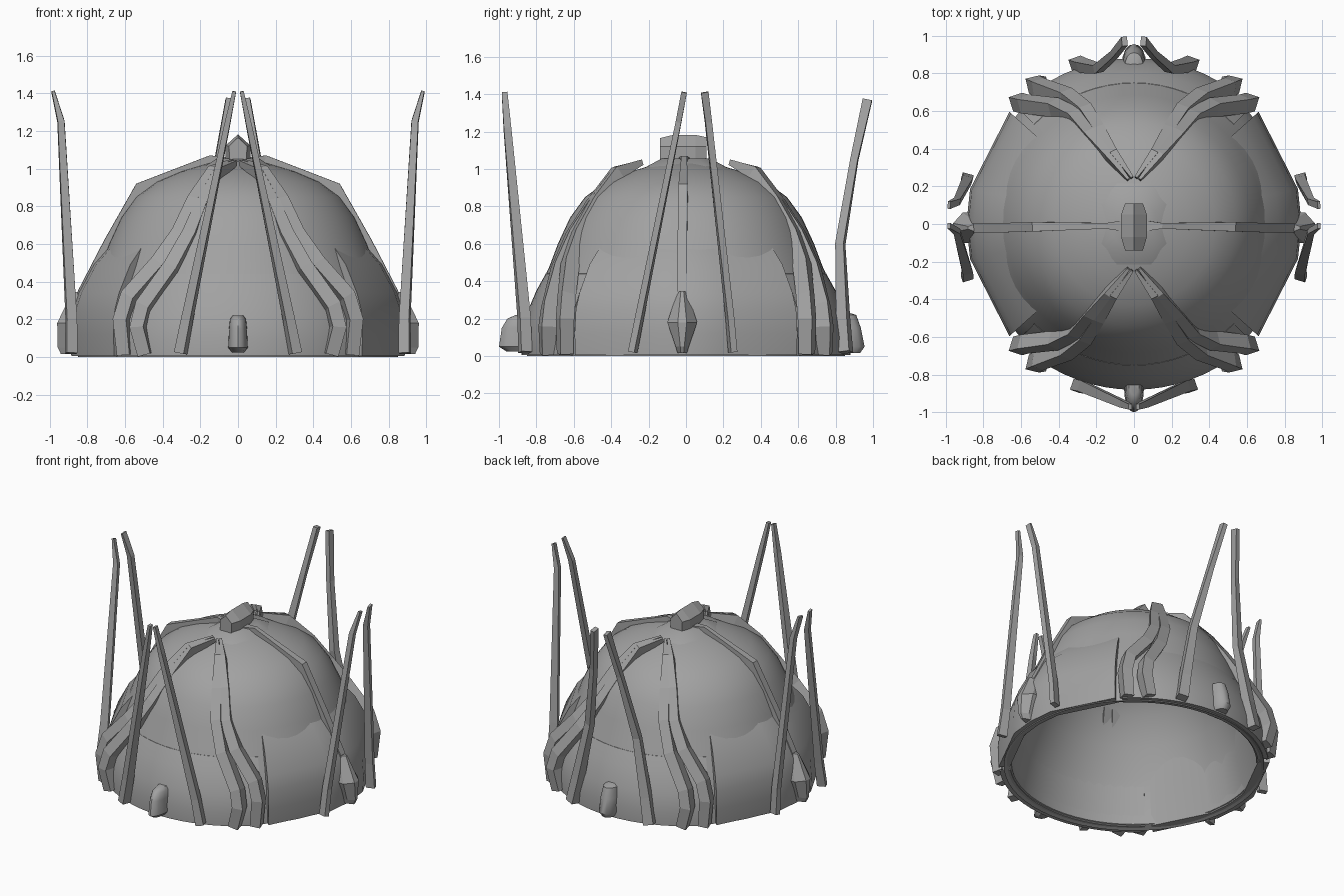
import bpy, math
from mathutils import Vector

if "Cube" in bpy.data.objects:
    bpy.data.objects.remove(bpy.data.objects["Cube"])

grey = bpy.data.materials.new("dark_grey")
grey.diffuse_color = (0.36, 0.36, 0.36, 1)
grey.use_nodes = True
grey.node_tree.nodes["Principled BSDF"].inputs["Base Color"].default_value = grey.diffuse_color


def make(name, verts, faces, smooth=False):
    me = bpy.data.meshes.new(name)
    me.from_pydata([tuple(v) for v in verts], [], faces)
    me.materials.append(grey)
    ob = bpy.data.objects.new(name, me)
    bpy.context.collection.objects.link(ob)
    bpy.ops.object.select_all(action='DESELECT')
    ob.select_set(True)
    bpy.context.view_layer.objects.active = ob
    bpy.ops.object.mode_set(mode='EDIT')
    bpy.ops.mesh.select_all(action='SELECT')
    bpy.ops.mesh.remove_doubles(threshold=0.0005)
    bpy.ops.mesh.normals_make_consistent(inside=False)
    bpy.ops.object.mode_set(mode='OBJECT')
    if smooth:
        bpy.ops.object.shade_smooth_by_angle(angle=math.radians(40))
    return ob


def loft(name, rings, smooth=False):
    """Skin equal-sized closed rings and cap both ends."""
    n = len(rings[0])
    verts = [v for r in rings for v in r]
    faces = [(i * n + j, i * n + (j + 1) % n, (i + 1) * n + (j + 1) % n, (i + 1) * n + j)
             for i in range(len(rings) - 1) for j in range(n)]
    faces += [tuple(range(n)), tuple(range((len(rings) - 1) * n, len(rings) * n))]
    return make(name, verts, faces, smooth)


def strip(name, pts, widths, depths, sx=1, sy=1, inward=1.0, xbias=1.0):
    """Rectangular bar along pts; width across the surface, depth towards the dome."""
    P = [Vector((x * sx, y * sy, z)) for x, y, z in pts]
    rings = []
    for i, p in enumerate(P):
        t = (P[min(i + 1, len(P) - 1)] - P[max(i - 1, 0)]).normalized()
        out = Vector((p.x * xbias, p.y, max(p.z - 0.2, 0) if inward == 1 else 0))
        out = (out - t * out.dot(t)).normalized()
        side = t.cross(out).normalized() * widths[i] / 2
        d = out * depths[i]
        top = p + d * (1 - inward)
        rings.append([top - side, top + side, top + side - d, top - side - d])
    return loft(name, rings)


# Dome shell: outer profile, then inner profile back to the top
outer = [(0.85, 0), (0.85, 0.1), (0.83, 0.22), (0.785, 0.36), (0.73, 0.48), (0.685, 0.6),
         (0.62, 0.74), (0.54, 0.85), (0.43, 0.93), (0.3, 0.985), (0.15, 1.03), (0, 1.045)]
inner = [(0, 0.98), (0.2, 0.95), (0.4, 0.86), (0.57, 0.7), (0.66, 0.52),
         (0.74, 0.33), (0.79, 0.15), (0.8, 0.02)]
prof = outer + inner
N, M = 64, len(prof)
verts = [(r * math.cos(a), r * math.sin(a), z)
         for a in [2 * math.pi * k / N for k in range(N)] for r, z in prof]
faces = []
for k in range(N):
    for i in range(M):
        if i == len(outer) - 1:
            continue
        a, b = k * M, ((k + 1) % N) * M
        faces.append((a + i, b + i, b + (i + 1) % M, a + (i + 1) % M))
make("dome_shell", verts, faces, True)


# Raised lower plates between the ribs
def plate(name, centre, angles, prof_pts):
    rings = []
    for d in angles:
        a = math.radians(centre + d)
        rings.append([(r * math.cos(a), r * math.sin(a), z) for r, z in prof_pts])
    loft(name, rings, True)


low = [(0.88, 0.005), (0.88, 0.1), (0.855, 0.22), (0.80, 0.35), (0.75, 0.44), (0.72, 0.445), (0.81, 0.01)]
high = [(0.885, 0.005), (0.89, 0.12), (0.88, 0.25), (0.85, 0.34), (0.77, 0.49), (0.69, 0.58), (0.81, 0.01)]
arc = [-45 + 5 * k for k in range(19)]
plate("front_plate", -90, arc, low)
plate("back_plate", 90, arc, low)
for centre, tag in ((0, "right"), (180, "left")):
    plate(tag + "_plate", centre, (-42, -12, 0, 12, 42), high)

# Paired diagonal ribs in every quadrant
rib_b = [(0.01, -0.25, 1.045), (0.11, -0.39, 1.01), (0.19, -0.52, 0.84), (0.26, -0.63, 0.67),
         (0.36, -0.71, 0.49), (0.51, -0.765, 0.28), (0.54, -0.78, 0.16), (0.50, -0.775, 0.01)]
rib_a = [(0.03, -0.24, 1.05), (0.14, -0.38, 1.01), (0.24, -0.50, 0.85), (0.32, -0.60, 0.67),
         (0.43, -0.655, 0.51), (0.59, -0.675, 0.33), (0.63, -0.685, 0.20), (0.61, -0.68, 0.01)]
rw = [0.015, 0.04, 0.06, 0.07, 0.075, 0.075, 0.075, 0.07]
rd = [0.03, 0.07, 0.08, 0.08, 0.08, 0.08, 0.08, 0.07]
for sx, side in ((-1, "left"), (1, "right")):
    for sy, end in ((1, "front"), (-1, "back")):
        strip(f"inner_rib_{side}_{end}", rib_b, rw, rd, sx, sy, xbias=0.35)
        strip(f"outer_rib_{side}_{end}", rib_a, rw, rd, sx, sy, xbias=0.35)

# Side ribs, side bosses and uprights, mirrored left and right
for sx, tag in ((-1, "left"), (1, "right")):
    strip("side_rib_" + tag,
          [(0.05, -0.01, 1.06), (0.15, -0.01, 1.07), (0.54, -0.015, 0.92), (0.71, -0.02, 0.62),
           (0.85, -0.02, 0.35), (0.89, -0.02, 0.1)],
          [0.06, 0.03, 0.05, 0.05, 0.05, 0.05], [0.05, 0.06, 0.06, 0.06, 0.06, 0.06], sx)
    rings = []
    for z, hw, x in ((0.015, 0.025, 0.94), (0.05, 0.035, 0.957), (0.18, 0.08, 0.96), (0.345, 0.025, 0.88)):
        rings.append([(sx * 0.83, -0.02 - hw, z), (sx * (x - 0.05), -0.02 - hw, z),
                      (sx * x, -0.02 - hw * 0.3, z), (sx * x, -0.02 + hw * 0.3, z),
                      (sx * (x - 0.05), -0.02 + hw, z), (sx * 0.83, -0.02 + hw, z)])
    loft("side_boss_" + tag, rings)
    strip("front_upright_" + tag,
          [(0.305, -0.86, 0.02), (0.27, -0.865, 0.2), (0.06, -0.955, 1.22), (0.02, -0.97, 1.41)],
          [0.055, 0.05, 0.03, 0.02], [0.06, 0.06, 0.04, 0.03], sx, 1, 0.5)
    strip("back_upright_" + tag,
          [(0.305, 0.85, 0.02), (0.27, 0.84, 0.2), (0.19, 0.825, 0.6), (0.105, 0.9, 1.05), (0.05, 0.97, 1.37)],
          [0.07, 0.065, 0.05, 0.035, 0.03], [0.07, 0.06, 0.045, 0.04, 0.05], sx, 1, 0.5)
    strip("side_upright_front_" + tag,
          [(0.885, -0.285, 0.02), (0.885, -0.25, 0.2), (0.94, -0.04, 1.25), (0.982, -0.01, 1.41)],
          [0.035, 0.035, 0.03, 0.03], [0.06, 0.055, 0.035, 0.015], sx, 1, 0.5)
    strip("side_upright_back_" + tag,
          [(0.885, 0.25, 0.02), (0.885, 0.235, 0.2), (0.94, 0.12, 1.25), (0.982, 0.1, 1.41)],
          [0.035, 0.035, 0.035, 0.04], [0.06, 0.055, 0.035, 0.015], sx, 1, 0.5)


# Rounded bosses at front and back
def boss(name, sy, levels):
    rings = []
    for z, hw, y in levels:
        half = [math.pi * k / 8 for k in range(9)]
        rings.append([(hw * math.cos(a), sy * (0.8 + (y - 0.8) * max(math.sin(a), 0) ** 0.6), z) for a in half])
    loft(name, rings, True)


boss("front_boss", -1, ((0.025, 0.035, 0.96), (0.05, 0.055, 1.0), (0.15, 0.05, 0.985),
                        (0.2, 0.045, 0.955), (0.22, 0.03, 0.91)))
boss("back_boss", 1, ((0.015, 0.05, 0.93), (0.05, 0.065, 0.955), (0.15, 0.06, 0.935),
                      (0.22, 0.05, 0.91), (0.235, 0.03, 0.86)))

# Crest block and its base plate on top
loft("crest", [[(-w, y, 1.03), (w, y, 1.03), (w * 1.05, y, 1.12), (0, y, z), (-w * 1.05, y, 1.12)]
               for y, w, z in ((-0.14, 0.045, 1.165), (-0.07, 0.065, 1.182), (0.05, 0.065, 1.182), (0.11, 0.045, 1.17))])
loft("crest_base", [[(sx * w, sy * w * 1.2, z) for sx, sy in
                     ((1, 0.5), (0.5, 1), (-0.5, 1), (-1, 0.5), (-1, -0.5), (-0.5, -1), (0.5, -1), (1, -0.5))]
                    for w, z in ((0.18, 1.01), (0.11, 1.055))], True)
